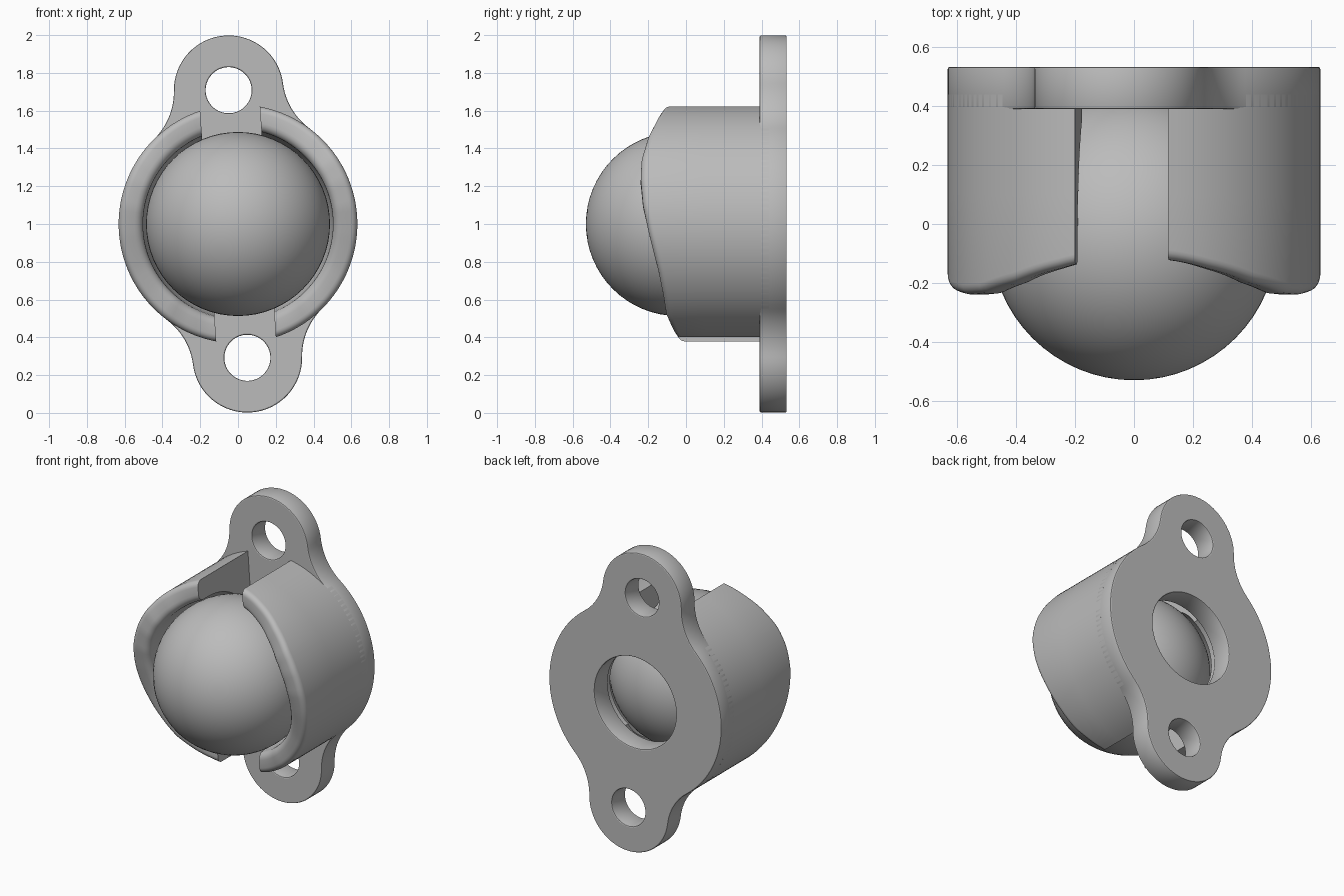
import bpy, bmesh
from math import sin, cos, pi, asin, acos, atan2, sqrt, radians
from mathutils import Vector

if "Cube" in bpy.data.objects:
    bpy.data.objects.remove(bpy.data.objects["Cube"])

grey = bpy.data.materials.new("plain grey")
grey.use_nodes = True
colour = (0.5, 0.5, 0.5, 1)
grey.diffuse_color = colour
grey.node_tree.nodes["Principled BSDF"].inputs["Base Color"].default_value = colour

TILT = radians(4)          # lean of the ears and slots
CENTRE = Vector((0, -0.043, 1))
BALL_R, SOCKET_R, BODY_R = 0.487, 0.503, 0.632
EAR_R, EAR_DIST, BLEND_R = 0.29, 0.71, 0.35
HOLE_R, BACK_HOLE_R = 0.122, 0.3
SLOT_HALF = 0.158
PLATE_FRONT, PLATE_BACK = 0.39, 0.533


def finish(obj):
    obj.data.materials.clear()
    obj.data.materials.append(grey)
    bpy.ops.object.select_all(action='DESELECT')
    obj.select_set(True)
    bpy.context.view_layer.objects.active = obj
    bpy.ops.object.shade_smooth_by_angle(angle=radians(32))


def arc(cx, cy, r, a, b, n):
    return [(cx + r * cos(a + (b - a) * i / n), cy + r * sin(a + (b - a) * i / n))
            for i in range(n + 1)]


def turn(points, angle):
    c, s = cos(angle), sin(angle)
    return [(x * c - y * s, x * s + y * c) for x, y in points]


# Ball, with its poles front and back
bpy.ops.mesh.primitive_uv_sphere_add(segments=64, ring_count=32, radius=BALL_R,
                                     location=CENTRE, rotation=(pi / 2, 0, 0))
ball = bpy.context.object
ball.name = "ball"
finish(ball)

# Mounting plate outline: disc, two ears and tangent blends between them
a, b = BODY_R + BLEND_R, EAR_R + BLEND_R
disc_gap = acos((a * a + EAR_DIST ** 2 - b * b) / (2 * a * EAR_DIST))
bx, by = a * sin(disc_gap), a * cos(disc_gap)      # blend centre
ear_ang = atan2(by - EAR_DIST, bx)
disc_ang = pi / 2 - disc_gap
half = arc(0, 0, BODY_R, -disc_ang, disc_ang, 32)
half += arc(bx, by, BLEND_R, disc_ang + pi, ear_ang + pi, 12)[1:]
half += arc(0, EAR_DIST, EAR_R, ear_ang, pi - ear_ang, 32)[1:]
half += [(-x, y) for x, y in arc(bx, by, BLEND_R, ear_ang + pi, disc_ang + pi, 12)][1:-1]
outline = turn(half, TILT) + turn(half, TILT + pi)


def circle(cx, cy, r):
    return arc(cx, cy, r, 0, 2 * pi, 48)[:-1]


ear_holes = [turn(circle(0, EAR_DIST, HOLE_R), TILT + k * pi) for k in (0, 1)]
curve = bpy.data.curves.new("mounting_plate", 'CURVE')
curve.dimensions = '2D'
curve.fill_mode = 'BOTH'
EDGE = 0.007
curve.extrude = (PLATE_BACK - PLATE_FRONT) / 2 - EDGE
curve.bevel_depth = EDGE
curve.bevel_resolution = 1
curve.offset = -EDGE
for loop in [outline, circle(0, 0, BACK_HOLE_R)] + ear_holes:
    spline = curve.splines.new('POLY')
    spline.points.add(len(loop) - 1)
    for p, (x, y) in zip(spline.points, loop):
        p.co = (x, y, 0, 1)
    spline.use_cyclic_u = True
plate = bpy.data.objects.new("mounting_plate", curve)
plate.location = (0, (PLATE_FRONT + PLATE_BACK) / 2, 1)
plate.rotation_euler = (pi / 2, 0, 0)
bpy.context.collection.objects.link(plate)
bpy.ops.object.select_all(action='DESELECT')
plate.select_set(True)
bpy.context.view_layer.objects.active = plate
bpy.ops.object.convert(target='MESH')
plate = bpy.context.object
plate.name = "mounting_plate"
finish(plate)

# Front edge of the housing: depth against height
RIM = [(0.36, -0.03), (0.42, -0.07), (0.5, -0.105), (0.6, -0.12), (0.73, -0.145),
       (0.94, -0.195), (1.1, -0.227), (1.25, -0.24), (1.36, -0.235),
       (1.48, -0.2), (1.58, -0.15), (1.64, -0.11)]


def rim_depth(z):
    for (z0, d0), (z1, d1) in zip(RIM, RIM[1:]):
        if z <= z1:
            return d0 + (d1 - d0) * (z - z0) / (z1 - z0)
    return RIM[-1][1]


def section(edge):
    """Wall cross-section as (radius, depth): outside, rounded lip, socket."""
    r_out, r_in = 0.035, 0.045
    pts = [(BODY_R, PLATE_FRONT + 0.05), (BODY_R, 0.1)]
    pts += arc(BODY_R - r_out, edge + r_out, r_out, 0, -pi / 2, 5)
    pts += arc(SOCKET_R + r_in, edge + r_in, r_in, -pi / 2, -pi, 5)
    start = acos(0.31 / SOCKET_R)
    pts += arc(0, CENTRE.y, SOCKET_R, 0, start, 12)
    return pts + [(0.31, PLATE_FRONT + 0.05)]


# Two curved housing walls, parted by straight-sided slots
STEPS = 56
for name, base in (("left_wall", TILT), ("right_wall", TILT + pi)):
    bm = bmesh.new()
    rings = []
    for i in range(STEPS + 1):
        t = 2 * i / STEPS - 1
        mid = base + t * (pi / 2 - asin(SLOT_HALF / BODY_R))
        ring = []
        for r, depth in section(rim_depth(1 + BODY_R * sin(mid))):
            ang = base + t * (pi / 2 - asin(SLOT_HALF / r))
            ring.append(bm.verts.new((r * cos(ang), depth, 1 + r * sin(ang))))
        rings.append(ring)
    n = len(rings[0])
    for p, q in zip(rings, rings[1:]):
        for j in range(n):
            k = (j + 1) % n
            bm.faces.new((p[j], p[k], q[k], q[j]))
    bm.faces.new(rings[0])
    bm.faces.new(rings[-1])
    bmesh.ops.recalc_face_normals(bm, faces=bm.faces)
    mesh = bpy.data.meshes.new(name)
    bm.to_mesh(mesh)
    bm.free()
    wall = bpy.data.objects.new(name, mesh)
    bpy.context.collection.objects.link(wall)
    finish(wall)
